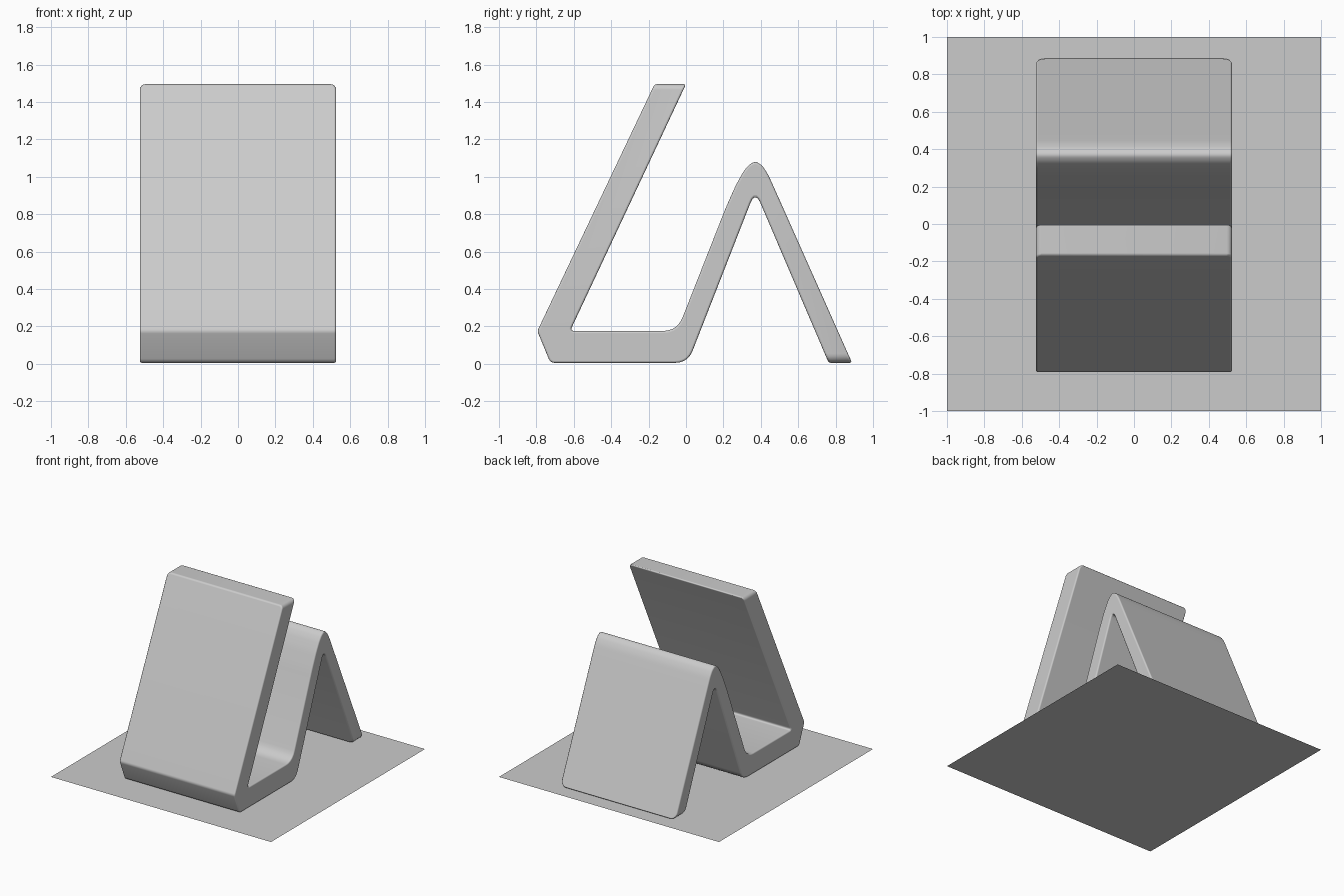
import bpy, bmesh, math
from mathutils import Vector

if "Cube" in bpy.data.objects:
    bpy.data.objects.remove(bpy.data.objects["Cube"])

HALF = 0.525   # half width of the bent sheet


def rounded(corners, steps=5):
    """Round each (y, z, t) corner, t being the length trimmed off both sides."""
    out = []
    n = len(corners)
    for i, (y, z, t) in enumerate(corners):
        p = Vector((y, z))
        if t == 0:
            out.append(p)
            continue
        a = p + (Vector(corners[i - 1][:2]) - p).normalized() * t
        b = p + (Vector(corners[(i + 1) % n][:2]) - p).normalized() * t
        for k in range(steps + 1):
            s = k / steps
            out.append(a * (1 - s) ** 2 + p * 2 * s * (1 - s) + b * s * s)
    return out


# Side profile of the bent sheet: (y, z, rounding)
profile = rounded([
    (-0.725, 0.005, 0.025), (0.01, 0.005, 0.07),           # base underside
    (0.37, 0.925, 0.07), (0.763, 0.005, 0),                # inside of the rear fold
    (0.888, 0.005, 0),                                     # rear foot
    (0.462, 0.962, 0.03), (0.435, 1.02, 0.025), (0.405, 1.063, 0.02),
    (0.37, 1.083, 0.018), (0.335, 1.063, 0.018), (0.305, 1.025, 0.02),
    (0.265, 0.952, 0.03), (0.21, 0.828, 0.04),             # top of the fold
    (-0.047, 0.175, 0.08), (-0.62, 0.175, 0.025),          # tray
    (0.0, 1.495, 0), (-0.168, 1.495, 0),                   # top edge of front panel
    (-0.795, 0.175, 0.015),
])

# Bent sheet
bm = bmesh.new()
face = bm.faces.new([bm.verts.new((-HALF, p.x, p.y)) for p in profile])
ext = bmesh.ops.extrude_face_region(bm, geom=[face], use_keep_orig=True)
moved = [v for v in ext["geom"] if isinstance(v, bmesh.types.BMVert)]
bmesh.ops.translate(bm, verts=moved, vec=(2 * HALF, 0, 0))
bmesh.ops.recalc_face_normals(bm, faces=bm.faces[:])


def round_ends(z, y_min, radius):
    """Round the outline corners of a free end of the sheet."""
    edges = [e for e in bm.edges
             if all(abs(v.co.z - z) < 1e-4 and v.co.y > y_min for v in e.verts)
             and abs(e.verts[0].co.x - e.verts[1].co.x) < 1e-4]
    bmesh.ops.bevel(bm, geom=edges, offset=radius, segments=5,
                    profile=0.5, affect='EDGES')


round_ends(0.005, 0.7, 0.05)
round_ends(1.495, -0.3, 0.03)
for f in bm.faces:
    f.smooth = True
mesh = bpy.data.meshes.new("bent_sheet_holder")
bm.to_mesh(mesh)
bm.free()
holder = bpy.data.objects.new("bent_sheet_holder", mesh)
bpy.context.collection.objects.link(holder)

# Softened rims
bev = holder.modifiers.new("soft_rims", 'BEVEL')
bev.width = 0.012
bev.segments = 3
bev.limit_method = 'ANGLE'
bev.angle_limit = math.radians(40)
bev.use_clamp_overlap = False
bev.harden_normals = True

# Flat square base sheet
bpy.ops.mesh.primitive_plane_add(size=2, location=(0, 0, 0))
bpy.context.object.name = "base_sheet"
